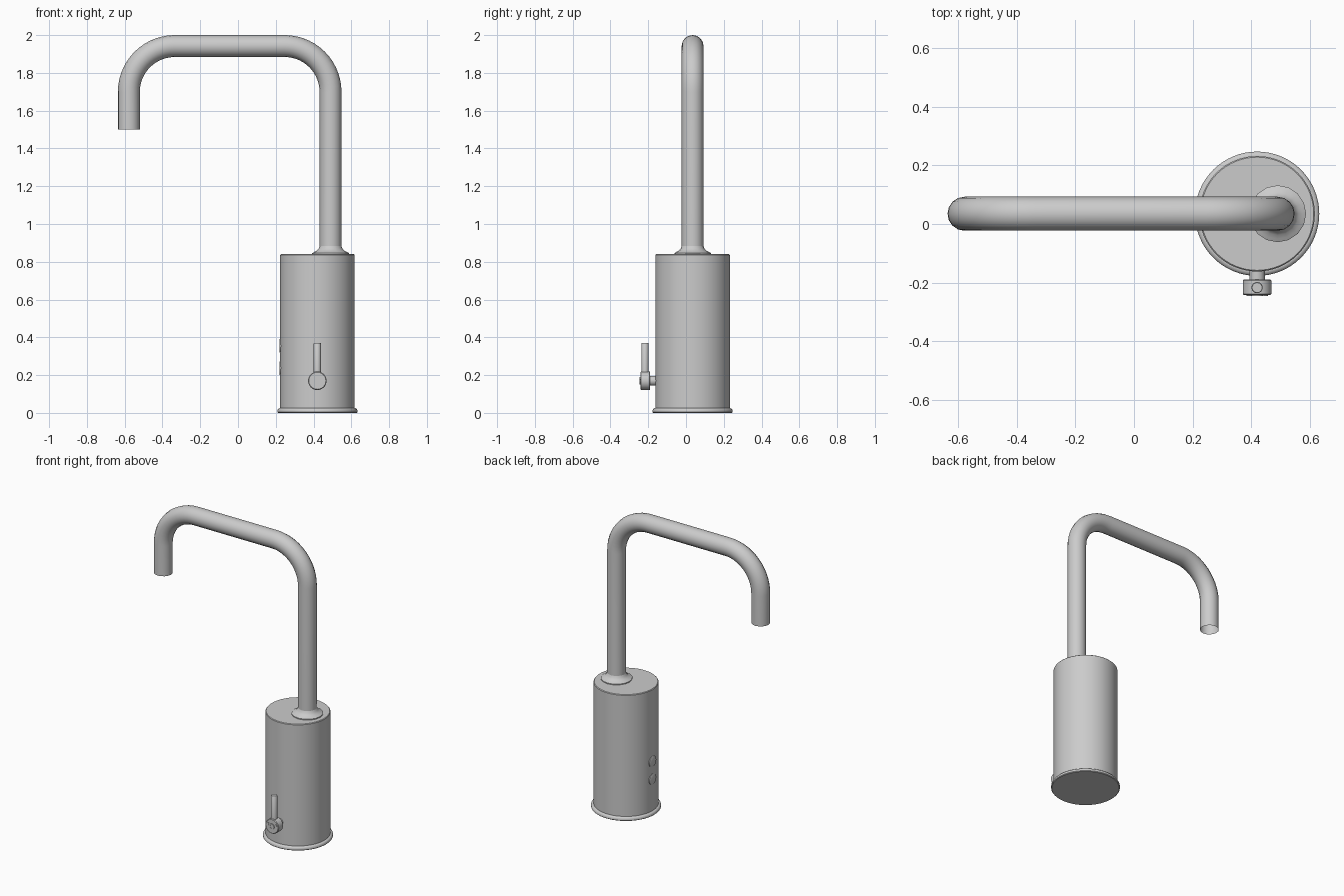
import bpy, bmesh, math
from mathutils import Matrix, Vector

if "Cube" in bpy.data.objects:
    bpy.data.objects.remove(bpy.data.objects["Cube"], do_unlink=True)

# single brushed metal colour
metal = bpy.data.materials.new("brushed_steel")
metal.use_nodes = True
GREY = (0.6, 0.6, 0.6, 1.0)
metal.diffuse_color = GREY
metal.node_tree.nodes["Principled BSDF"].inputs["Base Color"].default_value = GREY

CX, CY = 0.42, 0.035      # body axis
PX = 0.49                 # pipe axis
FRONT = Matrix.Rotation(math.radians(90), 4, 'X')     # local z -> -y
SIDE = Matrix.Rotation(math.radians(-90), 4, 'Y')     # local z -> -x


def smooth(obj, angle=35):
    bpy.ops.object.select_all(action='DESELECT')
    obj.select_set(True)
    bpy.context.view_layer.objects.active = obj
    bpy.ops.object.shade_smooth_by_angle(angle=math.radians(angle))


def lathe(name, profile, origin, rot=Matrix(), segs=32, caps=True):
    """Revolve (radius, height) pairs round the local z axis."""
    bm = bmesh.new()
    rings = []
    for r, h in profile:
        rings.append([bm.verts.new((r * math.cos(a), r * math.sin(a), h))
                      for a in (2 * math.pi * i / segs for i in range(segs))])
    for lo, hi in zip(rings, rings[1:]):
        for i in range(segs):
            j = (i + 1) % segs
            bm.faces.new((lo[i], lo[j], hi[j], hi[i]))
    if caps:
        bm.faces.new(rings[0][::-1])
        bm.faces.new(rings[-1])
    bm.transform(Matrix.Translation(Vector(origin)) @ rot)
    mesh = bpy.data.meshes.new(name)
    bm.to_mesh(mesh)
    bm.free()
    mesh.materials.append(metal)
    obj = bpy.data.objects.new(name, mesh)
    bpy.context.collection.objects.link(obj)
    smooth(obj)
    return obj


# body cylinder and the rolled flange at its foot
lathe("body", [(0.197, 0.015), (0.197, 0.836), (0.193, 0.84)], (CX, CY, 0), segs=64)
lathe("base_flange", [(0.208, 0), (0.212, 0.004), (0.212, 0.015), (0.208, 0.021),
                      (0.200, 0.025), (0.196, 0.025)], (CX, CY, 0), segs=64)

# flared collar where the pipe meets the body
lathe("pipe_collar", [(0.097, 0.838), (0.097, 0.846), (0.086, 0.852), (0.073, 0.859),
                      (0.063, 0.870), (0.057, 0.885)], (PX, CY, 0), segs=16)

# spout pipe: riser, two quarter bends and an open outlet
OUT, TOP, R, STEPS = -0.578, 1.942, 0.243, 14
path = [(PX, 0.84)]
for cx, start in ((PX - R, 0), (OUT + R, 90)):
    for i in range(STEPS + 1):
        a = math.radians(start + 90 * i / STEPS)
        path.append((cx + R * math.cos(a), TOP - R + R * math.sin(a)))
path.append((OUT, 1.5))
curve = bpy.data.curves.new("spout_pipe", 'CURVE')
curve.dimensions = '3D'
curve.bevel_depth = 0.058
curve.bevel_resolution = 6
spline = curve.splines.new('POLY')
spline.points.add(len(path) - 1)
for p, (x, z) in zip(spline.points, path):
    p.co = (x, CY, z, 1)
pipe = bpy.data.objects.new("spout_pipe", curve)
bpy.context.collection.objects.link(pipe)
curve.materials.append(metal)
bpy.ops.object.select_all(action='DESELECT')
pipe.select_set(True)
bpy.context.view_layer.objects.active = pipe
bpy.ops.object.convert(target='MESH')
smooth(bpy.context.view_layer.objects.active)

# temperature control: stem, knob and upright lever
KZ = 0.17
lathe("control_stem", [(0.026, 0), (0.026, 0.05)], (CX, -0.15, KZ), FRONT, 24)
lathe("control_knob", [(0.046, 0), (0.049, 0.003), (0.049, 0.048), (0.045, 0.052)],
      (CX, -0.190, KZ), FRONT, 32)
lathe("control_lever", [(0.019, 0.20), (0.019, 0.368), (0.017, 0.371)],
      (CX, -0.217, 0), segs=24)

# knob face: centre ring with a screw, and two small pins
lathe("knob_ring", [(0.019, 0), (0.019, 0.004), (0.012, 0.004), (0.012, 0.001)],
      (CX, -0.242, KZ), FRONT, 20)
lathe("knob_screw", [(0.007, 0), (0.007, 0.003)], (CX, -0.242, KZ), FRONT, 12)
for side, label in ((-1, "right"), (1, "left")):
    lathe("knob_pin_" + label, [(0.009, 0), (0.009, 0.003)],
          (CX + side * 0.028, -0.242, KZ + 0.012), FRONT, 12)

# two sensor windows on the spout side of the body
for z, label in ((0.355, "upper"), (0.237, "lower")):
    lathe("sensor_" + label, [(0.036, 0), (0.036, 0.009), (0.033, 0.011)],
          (CX - 0.190, CY, z), SIDE, 24)
